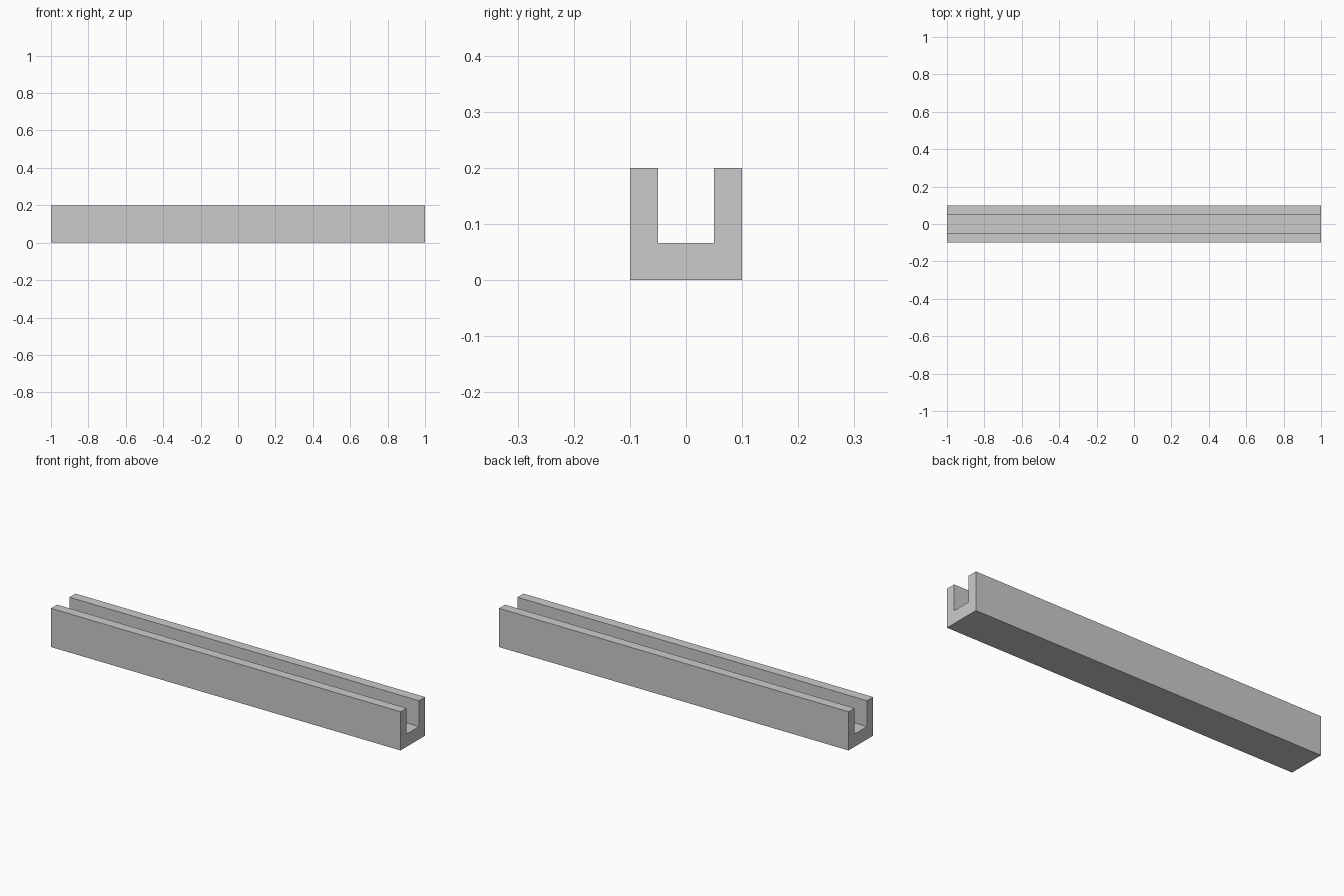
import bpy
import bmesh

if "Cube" in bpy.data.objects:
    bpy.data.objects.remove(bpy.data.objects["Cube"])

LENGTH, HALF_W, HEIGHT = 2.0, 0.1, 0.2
SLOT_HALF, SLOT_FLOOR = 0.05, 0.066

# U-shaped cross-section: right half (y, z), mirrored for the left half
half = [(HALF_W, 0), (HALF_W, HEIGHT), (SLOT_HALF, HEIGHT), (SLOT_HALF, SLOT_FLOOR)]
profile = half + [(-y, z) for y, z in reversed(half)]

# Channel: extrude the cross-section along x
bm = bmesh.new()
end_face = bm.faces.new([bm.verts.new((-LENGTH / 2, y, z)) for y, z in profile])
result = bmesh.ops.extrude_face_region(bm, geom=[end_face], use_keep_orig=True)
moved = [g for g in result["geom"] if isinstance(g, bmesh.types.BMVert)]
bmesh.ops.translate(bm, verts=moved, vec=(LENGTH, 0, 0))
bmesh.ops.recalc_face_normals(bm, faces=bm.faces)

mesh = bpy.data.meshes.new("channel_beam")
bm.to_mesh(mesh)
bm.free()
beam = bpy.data.objects.new("channel_beam", mesh)
bpy.context.collection.objects.link(beam)
